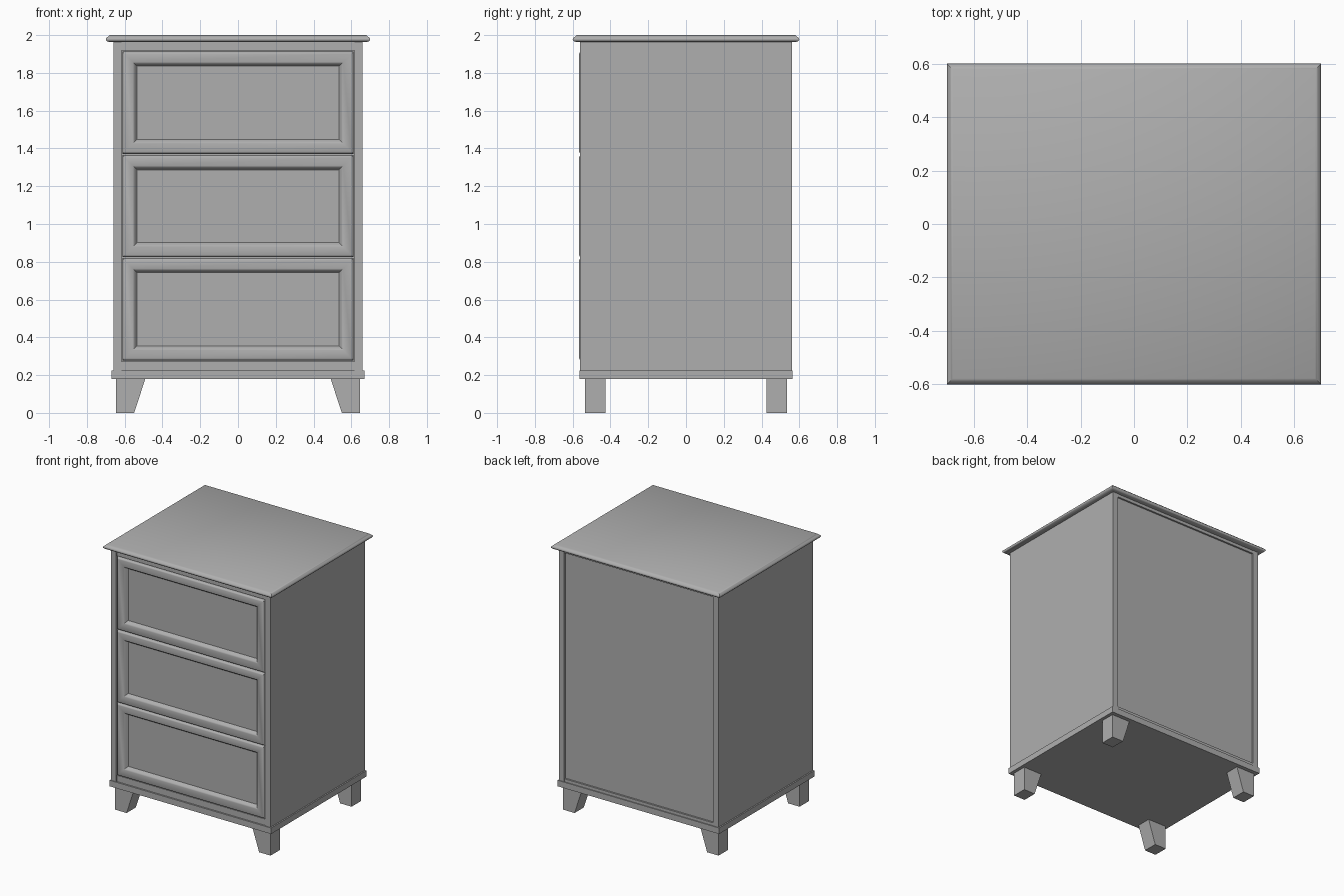
import bpy, bmesh
from math import radians

if "Cube" in bpy.data.objects:
    bpy.data.objects.remove(bpy.data.objects["Cube"])

# Dark grey finish
grey = bpy.data.materials.new("dark_grey")
grey.diffuse_color = (0.43, 0.43, 0.43, 1)
grey.use_nodes = True
grey.node_tree.nodes["Principled BSDF"].inputs["Base Color"].default_value = grey.diffuse_color


def mesh_object(name, rings, angle=30):
    """Skin a stack of four-point rings, cap both ends, smooth by angle."""
    bm = bmesh.new()
    loops = [[bm.verts.new(p) for p in ring] for ring in rings]
    for a, b in zip(loops, loops[1:]):
        for i in range(4):
            j = (i + 1) % 4
            bm.faces.new((a[i], a[j], b[j], b[i]))
    bm.faces.new(loops[0])
    bm.faces.new(loops[-1])
    bmesh.ops.recalc_face_normals(bm, faces=bm.faces)
    me = bpy.data.meshes.new(name)
    bm.to_mesh(me)
    bm.free()
    me.materials.append(grey)
    ob = bpy.data.objects.new(name, me)
    bpy.context.collection.objects.link(ob)
    bpy.ops.object.select_all(action='DESELECT')
    ob.select_set(True)
    bpy.context.view_layer.objects.active = ob
    bpy.ops.object.shade_smooth_by_angle(angle=radians(angle))
    return ob


def flat_ring(x0, x1, y0, y1, z):
    return [(x0, y0, z), (x1, y0, z), (x1, y1, z), (x0, y1, z)]


def front_ring(x, z0, z1, y):
    return [(-x, y, z0), (x, y, z0), (x, y, z1), (-x, y, z1)]


def box(name, x0, x1, y0, y1, z0, z1):
    return mesh_object(name, [flat_ring(x0, x1, y0, y1, z) for z in (z0, z1)])


# Moulded top: (inset from full size, height)
top_profile = [(0.025, 1.963), (0.008, 1.966), (0.001, 1.973), (0, 1.98),
               (0.004, 1.986), (0.012, 1.992), (0.017, 1.997), (0.022, 2.0)]
mesh_object("top_board", [flat_ring(-0.7 + i, 0.7 - i, -0.6 + i, 0.6 - i, z)
                          for i, z in top_profile], 50)

# Plinth
box("plinth", -0.67, 0.67, -0.565, 0.565, 0.18, 0.225)

# Side panels
for s, label in ((-1, "left"), (1, "right")):
    xa, xb = sorted((s * 0.618, s * 0.66))
    box(label + "_side", xa, xb, -0.56, 0.56, 0.22, 1.966)

# Front rails, back rails and recessed back panel
box("front_top_rail", -0.62, 0.62, -0.553, -0.45, 1.918, 1.966)
box("front_bottom_rail", -0.62, 0.62, -0.553, -0.45, 0.22, 0.272)
box("back_top_rail", -0.62, 0.62, 0.50, 0.558, 1.94, 1.966)
box("back_bottom_rail", -0.62, 0.62, 0.50, 0.558, 0.22, 0.247)
box("back_panel", -0.62, 0.62, 0.51, 0.545, 0.22, 1.966)

# Drawers with framed fronts: (inset from drawer edge, y)
front_profile = [(0, 0.50), (0, -0.555), (0.004, -0.562), (0.012, -0.566),
                 (0.055, -0.562), (0.064, -0.556), (0.072, -0.540), (0.077, -0.536)]
for n, (z0, z1) in enumerate([(0.277, 0.819), (0.824, 1.364), (1.371, 1.913)]):
    mesh_object("drawer_%d" % (n + 1),
                [front_ring(0.612 - i, z0 + i, z1 - i, y) for i, y in front_profile], 35)

# Legs, tapering on the inner face only
for sx in (-1, 1):
    for sy, label in ((-1, "front_leg"), (1, "back_leg")):
        y0, y1 = sorted((sy * 0.425, sy * 0.535))
        rings = []
        for inner, z in ((0.55, 0.0), (0.49, 0.182)):
            x0, x1 = sorted((sx * inner, sx * 0.645))
            rings.append(flat_ring(x0, x1, y0, y1, z))
        mesh_object(label, rings, 10)
